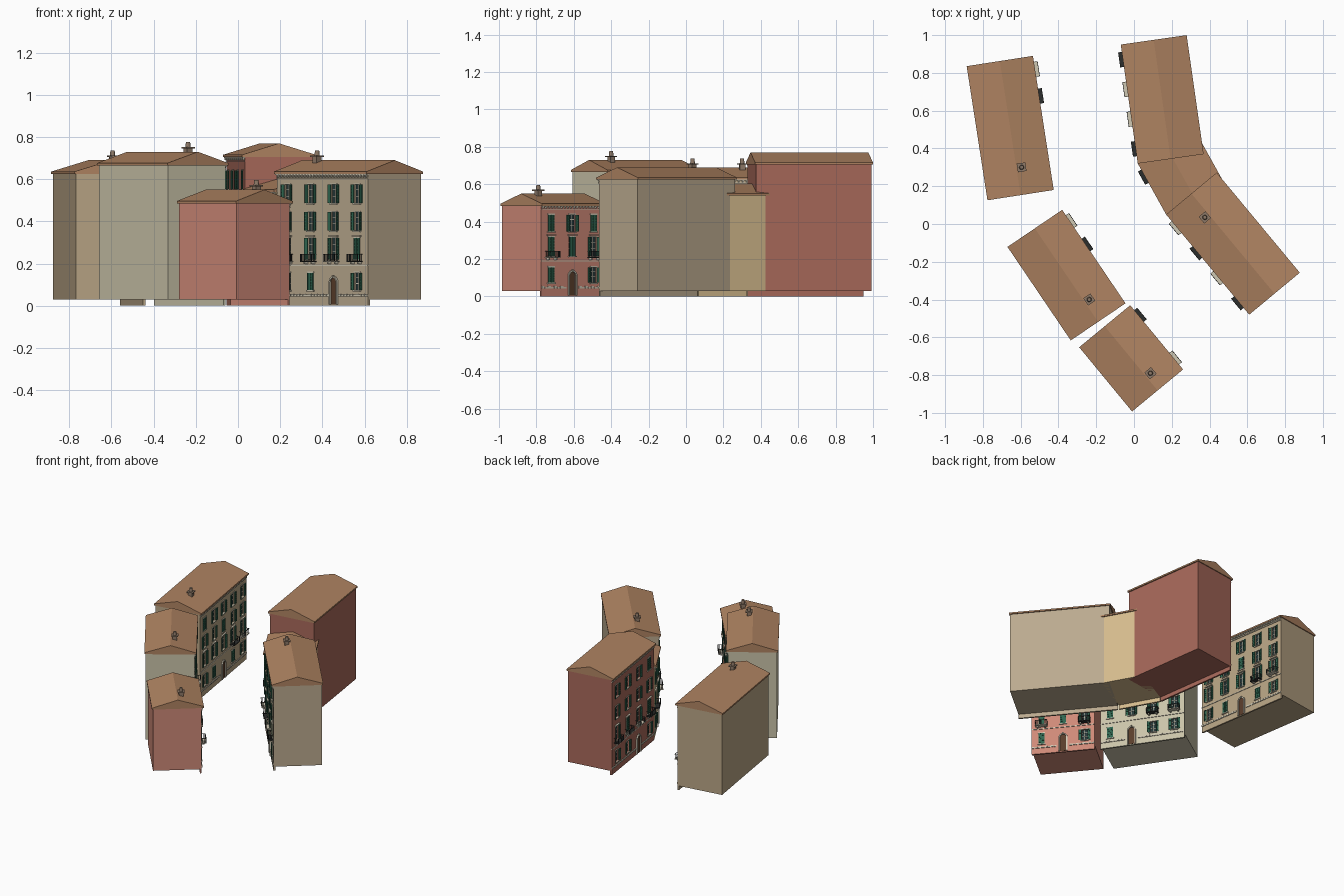
import bpy, bmesh, math, random
from mathutils import Vector, Matrix

if "Cube" in bpy.data.objects:
    bpy.data.objects.remove(bpy.data.objects["Cube"])

random.seed(4)


def linear(h):
    c = [int(h[i:i + 2], 16) / 255 for i in (0, 2, 4)]
    return [v / 12.92 if v < 0.04 else ((v + 0.055) / 1.055) ** 2.4 for v in c] + [1]


mats = {}


def material(name, color):
    if name not in mats:
        mats[name] = bpy.data.materials.new(name)
        mats[name].diffuse_color = linear(color)
    return mats[name]


COLORS = {"roof": "B08462", "trim": "CFC8B4", "shutters": "2F6650", "glass": "26383A",
          "iron": "2B2D2C", "door": "5A3E2B", "chimney": "8F7A68"}


class Building:
    """Collects the parts of one house. Local x runs along the facade, y points to the street."""

    def __init__(self, name, p0, p1, depth, eave, color, **kw):
        self.name, self.D, self.e, self.color = name, depth, eave, color
        d = Vector(p1) - Vector(p0)
        self.L = d.length
        self.M = Matrix.Translation((*p0, 0)) @ Matrix.Rotation(math.atan2(d.y, d.x), 4, 'Z')
        self.parts = {}
        self.build(**kw)
        self.finish()

    def bm(self, part):
        return self.parts.setdefault(part, bmesh.new())

    def box(self, part, x0, x1, y0, y1, z0, z1, hinge=None, ang=0):
        m = Matrix.Translation(((x0 + x1) / 2, (y0 + y1) / 2, (z0 + z1) / 2)) @ \
            Matrix.Diagonal((x1 - x0, y1 - y0, z1 - z0, 1))
        if hinge:
            t = Matrix.Translation((*hinge, 0))
            m = t @ Matrix.Rotation(ang, 4, 'Z') @ t.inverted() @ m
        bmesh.ops.create_cube(self.bm(part), size=1, matrix=m)

    def prism(self, part, a, b):
        bm = self.bm(part)
        va, vb = [bm.verts.new(p) for p in a], [bm.verts.new(p) for p in b]
        bm.faces.new(va)
        bm.faces.new(vb[::-1])
        for i in range(len(va)):
            j = (i + 1) % len(va)
            bm.faces.new((va[i], vb[i], vb[j], va[j]))

    def shutter(self, cx, s, hw, z0, z1, y, closed):
        # louvred leaf hinged at the window edge
        hx = cx + s * hw
        ang = 0 if closed else s * random.uniform(0.05, 0.4)
        d = -s if closed else s
        w = hw - 0.001

        def leaf(a, b, ya, yb, za, zb):
            xa, xb = sorted((hx + d * a, hx + d * b))
            self.box("shutters", xa, xb, ya, yb, za, zb, (hx, y), ang)
        leaf(0.001, w, y + 0.001, y + 0.003, z0, z1)
        for a, b in ((0.001, 0.004), (w - 0.003, w)):
            leaf(a, b, y + 0.001, y + 0.006, z0, z1)
        for i in range(7):
            z = z0 + (z1 - z0 - 0.004) * i / 6
            leaf(0.004, w - 0.003, y + 0.002, y + 0.005, z, z + 0.004)

    def window(self, cx, hw, zc, h, y, hood):
        z0, z1 = zc - h / 2, zc + h / 2
        self.box("glass", cx - hw, cx + hw, y - 0.012, y - 0.009, z0, z1)
        self.box("trim", cx - 0.0015, cx + 0.0015, y - 0.01, y - 0.006, z0, z1)
        for f in (0.36, 0.7):
            self.box("trim", cx - hw, cx + hw, y - 0.01, y - 0.006, z0 + h * f, z0 + h * f + 0.003)
        self.box("trim", cx - hw - 0.006, cx + hw + 0.006, y - 0.005, y + 0.008, z0 - 0.006, z0)
        self.box("trim", cx - hw - 0.003, cx + hw + 0.003, y - 0.004, y + 0.004, z1, z1 + 0.006)
        if hood:
            self.box("trim", cx - hw - 0.01, cx + hw + 0.01, y - 0.002, y + 0.011, z1 + 0.009, z1 + 0.014)
        closed = random.random() < 0.2
        for s in (-1, 1):
            self.shutter(cx, s, hw, z0, z1, y, closed)

    def balcony(self, cx, z, y, kind):
        w, d = 0.04, 0.034
        self.box("trim" if kind == "stone" else "iron", cx - w, cx + w, y, y + d, z - 0.006, z)
        for s in (-1, 1):
            self.box("trim", cx + s * 0.026 - 0.004, cx + s * 0.026 + 0.004, y, y + 0.02, z - 0.016, z - 0.006)
            self.box("iron", *sorted((cx + s * w, cx + s * (w - 0.002))), y, y + d, z + 0.03, z + 0.033)
            for k in range(3):
                yy = y + 0.008 + k * 0.01
                self.box("iron", cx + s * 0.039 - 0.001, cx + s * 0.039 + 0.001, yy, yy + 0.002, z, z + 0.03)
        self.box("iron", cx - w, cx + w, y + d - 0.003, y + d, z + 0.03, z + 0.033)
        for k in range(11):
            x = cx - w + 0.001 + k * 0.0078
            self.box("iron", x - 0.001, x + 0.001, y + d - 0.003, y + d - 0.001, z, z + 0.03)

    def arched_door(self, cx, y):
        r, zs = 0.022, 0.11
        arc = [(math.cos(math.pi * i / 10), math.sin(math.pi * i / 10)) for i in range(11)]

        def path(q):
            return [(cx + q, 0.005)] + [(cx + q * c, zs + q * s) for c, s in arc] + [(cx - q, 0.005)]
        a, b = path(r), path(r + 0.008)
        self.prism("door", [(x, y - 0.002, z) for x, z in a], [(x, y + 0.002, z) for x, z in a])
        for i in range(len(a) - 1):
            quad = [a[i], a[i + 1], b[i + 1], b[i]]
            self.prism("trim", [(x, y - 0.002, z) for x, z in quad], [(x, y + 0.009, z) for x, z in quad])
        self.box("trim", cx - 0.004, cx + 0.004, y, y + 0.012, zs + r, zs + r + 0.012)

    def build(self, floors, cols, door, balconies, chimney=None):
        L, D, e = self.L, self.D, self.e
        y, x0, x1, hw = -0.014, 0.006, L - 0.006, 0.021
        # main block, raised behind the facade
        self.box("walls", x0, x1, 0.008 - D, y - 0.012, 0.03, e)
        # facade panel with window openings
        step = (e - 0.24) / (floors - 1)
        rows = [(0.115, 0.082)] + [(0.205 + step * (i + 0.5), 0.1 if i == 0 else 0.088)
                                   for i in range(floors - 1)]
        cx = [L * (i + 0.5) / cols for i in range(cols)]
        zprev = 0
        for r, (zc, h) in enumerate(rows):
            self.box("walls", x0, x1, y - 0.012, y, zprev, zc - h / 2)
            xa = x0
            for c, x in enumerate(cx):
                if r == 0 and c == door:
                    continue
                self.box("walls", xa, x - hw, y - 0.012, y, zc - h / 2, zc + h / 2)
                self.window(x, hw, zc, h, y, r == 1)
                xa = x + hw
            self.box("walls", xa, x1, y - 0.012, y, zc - h / 2, zc + h / 2)
            zprev = zc + h / 2
        self.box("walls", x0, x1, y - 0.012, y, zprev, e)
        self.arched_door(cx[door], y)
        # stone base course, broken at the door
        n = int(L / 0.022)
        for i in range(n):
            x = x0 + (x1 - x0) * (i + 0.5) / n
            if abs(x - cx[door]) > 0.042:
                self.box("trim", x - 0.0095, x + 0.0095, y - 0.002, y + 0.005, 0.043, 0.052 + 0.003 * (i % 2))
        # string course, cornice and brackets under the eave
        self.box("trim", x0, x1, y - 0.002, y + 0.004, 0.188, 0.193)
        self.box("trim", x0, x1, y - 0.002, y + 0.005, e - 0.026, e - 0.021)
        self.box("trim", x0, x1, y - 0.002, y + 0.011, e - 0.009, e - 0.003)
        for i in range(n):
            x = x0 + (x1 - x0) * (i + 0.5) / n
            self.box("trim", x - 0.004, x + 0.004, y - 0.002, y + 0.009, e - 0.02, e - 0.009)
        for c, kind in balconies.items():
            self.balcony(cx[c], rows[1][0] - rows[1][1] / 2 - 0.007, y, kind)
        # gable roof
        prof = [(0, e - 0.005), (0, e + 0.006), (-D / 2, e + 0.06), (-D, e + 0.006), (-D, e - 0.005)]
        self.prism("roof", [(0, a, b) for a, b in prof], [(L, a, b) for a, b in prof])
        # chimney stack, cap and round pot
        if chimney:
            p = self.M.inverted() @ Vector((*chimney, 0))
            for q, za, zb in ((0.015, 0.02, 0.075), (0.023, 0.075, 0.082)):
                self.box("chimney", p.x - q, p.x + q, p.y - q, p.y + q, e + za, e + zb)
            bmesh.ops.create_cone(self.bm("chimney"), cap_ends=True, segments=12, radius1=0.013, radius2=0.01,
                                  depth=0.025, matrix=Matrix.Translation((p.x, p.y, e + 0.0945)))

    def finish(self):
        for part, bm in self.parts.items():
            bmesh.ops.recalc_face_normals(bm, faces=bm.faces)
            me = bpy.data.meshes.new(self.name + "_" + part)
            bm.to_mesh(me)
            bm.free()
            ob = bpy.data.objects.new(self.name + "_" + part, me)
            ob.matrix_world = self.M
            bpy.context.collection.objects.link(ob)
            if part == "walls":
                me.materials.append(material(self.name + "_plaster", self.color))
            else:
                me.materials.append(material(part, COLORS[part]))


S, I = "stone", "iron"
# left side of the street
Building("left_back_house", (-0.535, 0.89), (-0.425, 0.18), 0.355, 0.63, "B9A585",
         floors=4, cols=5, door=2, balconies={0: S, 1: I}, chimney=(-0.595, 0.30))
Building("left_middle_house", (-0.38, 0.075), (-0.045, -0.42), 0.35, 0.67, "CBC4AA",
         floors=4, cols=4, door=2, balconies={0: S, 1: I}, chimney=(-0.237, -0.40))
Building("left_front_house", (-0.02, -0.43), (0.26, -0.77), 0.35, 0.49, "CF8A78",
         floors=3, cols=3, door=1, balconies={0: I, 2: S}, chimney=(0.087, -0.79))
# right side of the street
Building("right_front_house", (0.61, -0.48), (0.17, 0.05), 0.348, 0.63, "BBAA8F",
         floors=4, cols=4, door=1, balconies={0: I, 1: S, 2: I, 3: S}, chimney=(0.375, 0.035))
Building("right_middle_house", (0.17, 0.05), (0.02, 0.32), 0.35, 0.545, "D6BC8E",
         floors=3, cols=2, door=0, balconies={1: I})
Building("right_back_house", (0.02, 0.32), (-0.07, 0.95), 0.352, 0.71, "A8695A",
         floors=4, cols=4, door=1, balconies={0: I, 1: S, 2: S, 3: I})

for m in bpy.data.materials:
    if m.users and not m.is_grease_pencil:
        m.use_nodes = True
        m.node_tree.nodes["Principled BSDF"].inputs["Base Color"].default_value = m.diffuse_color
